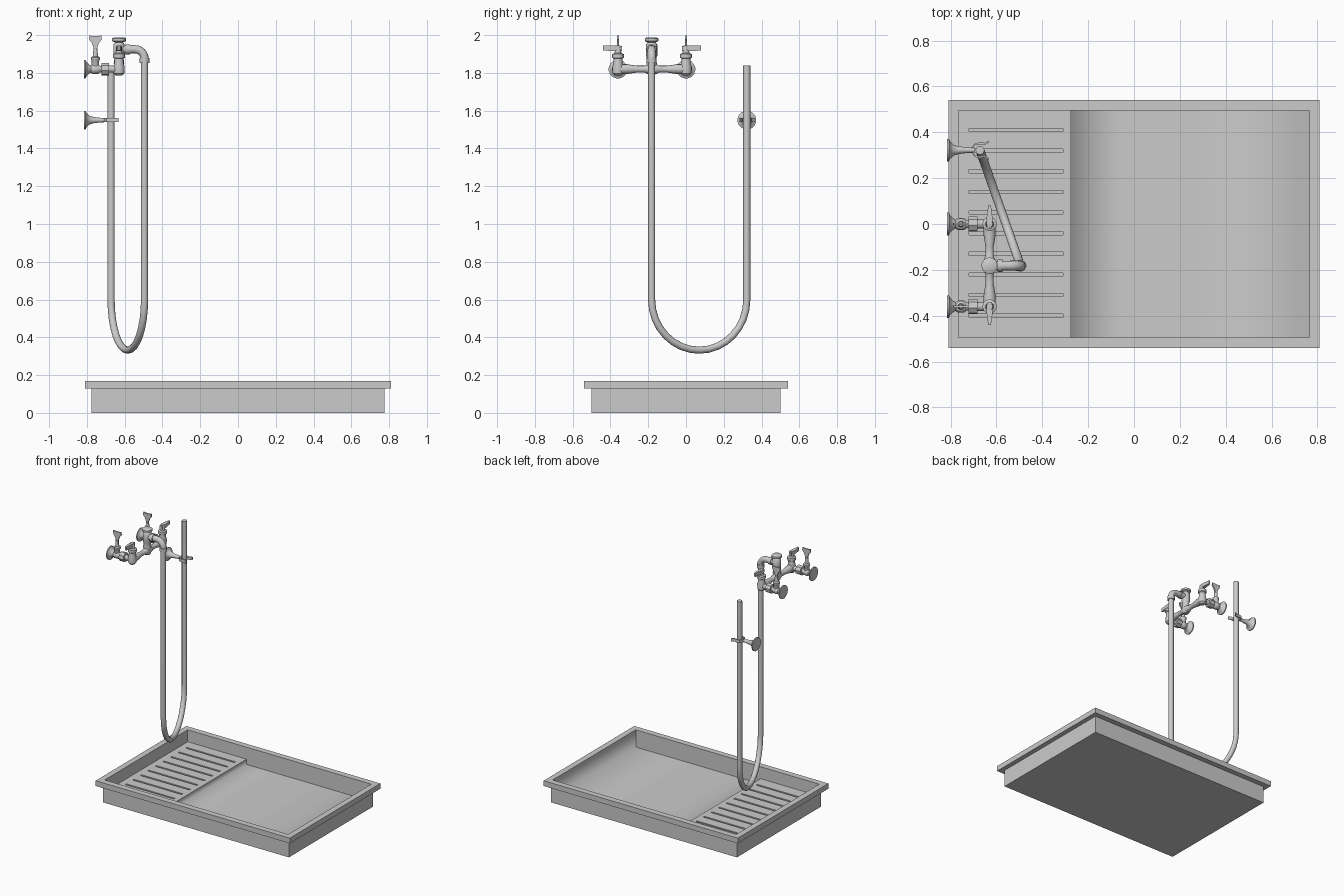
import bpy, bmesh, math
from mathutils import Vector

if "Cube" in bpy.data.objects:
    bpy.data.objects.remove(bpy.data.objects["Cube"])

grey = bpy.data.materials.new("plain grey")
grey.use_nodes = True
grey.diffuse_color = (0.6, 0.6, 0.6, 1)
grey.node_tree.nodes["Principled BSDF"].inputs["Base Color"].default_value = (0.6, 0.6, 0.6, 1)


def finish(name, bm, smooth=True, angle=40):
    bmesh.ops.recalc_face_normals(bm, faces=bm.faces)
    mesh = bpy.data.meshes.new(name)
    bm.to_mesh(mesh)
    bm.free()
    obj = bpy.data.objects.new(name, mesh)
    bpy.context.collection.objects.link(obj)
    mesh.materials.append(grey)
    if smooth:
        bpy.ops.object.select_all(action='DESELECT')
        obj.select_set(True)
        bpy.context.view_layer.objects.active = obj
        bpy.ops.object.shade_smooth_by_angle(angle=math.radians(angle))
    return obj


def skin(bm, rings, cap=True):
    rows = [[bm.verts.new(p) for p in ring] for ring in rings]
    n = len(rows[0])
    for a, b in zip(rows, rows[1:]):
        for i in range(n):
            bm.faces.new((a[i], a[(i + 1) % n], b[(i + 1) % n], b[i]))
    if cap:
        bm.faces.new(rows[0])
        bm.faces.new(rows[-1])


def circle(centre, axis, r, n=16):
    axis = Vector(axis).normalized()
    side = axis.cross(Vector((0.31, 0.9, 0.17))).normalized()
    up = axis.cross(side)
    return [Vector(centre) + r * (math.cos(t) * side + math.sin(t) * up)
            for t in (2 * math.pi * i / n for i in range(n))]


def lathe(name, origin, axis, profile, n=16):
    # profile: (distance along axis, radius)
    bm = bmesh.new()
    skin(bm, [circle(Vector(origin) + Vector(axis) * d, axis, r, n) for d, r in profile])
    return finish(name, bm)


def tube(name, pts, r, n=16):
    pts = [Vector(p) for p in pts]
    bm = bmesh.new()
    rings = []
    for i, p in enumerate(pts):
        tangent = pts[min(i + 1, len(pts) - 1)] - pts[max(i - 1, 0)]
        rings.append(circle(p, tangent, r, n))
    skin(bm, rings)
    return finish(name, bm, angle=50)


def add_box(bm, x0, x1, y0, y1, z0, z1):
    skin(bm, [[(x0, y0, z), (x1, y0, z), (x1, y1, z), (x0, y1, z)] for z in (z0, z1)])


def box(name, *dims):
    bm = bmesh.new()
    add_box(bm, *dims)
    return finish(name, bm, smooth=False)


# Tray shell with overhanging rim
bm = bmesh.new()
shell = [(0.775, 0.5, 0), (0.775, 0.5, 0.13), (0.81, 0.54, 0.13),
         (0.81, 0.54, 0.17), (0.766, 0.495, 0.17), (0.766, 0.495, 0.03)]
skin(bm, [[(-x, -y, z), (x, -y, z), (x, y, z), (-x, y, z)] for x, y, z in shell])
finish("tray", bm, smooth=False)

# Basin floor, softly shaded into the step and the end wall
bm = bmesh.new()
rows = [[bm.verts.new((x, y, z)) for y in (-0.495, 0.495)] for x, z in
        [(-0.274, 0.079), (-0.274, 0.04), (-0.05, 0.04), (0.3, 0.04), (0.765, 0.04), (0.765, 0.169)]]
for a, b in zip(rows, rows[1:]):
    bm.faces.new((a[0], b[0], b[1], a[1]))
finish("basin_floor", bm, angle=180)

# Raised platform with grooves cut in
platform = box("grooved_platform", -0.766, -0.275, -0.495, 0.495, 0.03, 0.08)
bm = bmesh.new()
for i in range(10):
    y = -0.4 + i * 0.09
    add_box(bm, -0.72, -0.31, y - 0.007, y + 0.007, 0.065, 0.1)
cutter = finish("groove_cutter", bm, smooth=False)
cutter.hide_render = True
cut = platform.modifiers.new("grooves", 'BOOLEAN')
cut.operation = 'DIFFERENCE'
cut.solver = 'EXACT'
cut.object = cutter
bpy.context.view_layer.objects.active = platform
bpy.ops.object.modifier_apply(modifier=cut.name)
bpy.data.objects.remove(cutter)

X, Y, Z = (1, 0, 0), (0, 1, 0), (0, 0, 1)
PX, PZ = -0.63, 1.82
flange = [(0, 0.05), (0.008, 0.05), (0.013, 0.038), (0.028, 0.024), (0.04, 0.018)]

# Two supply valves, each with key, union nut, elbow and lever
for side, y, out in (("rear", 0.0, 1), ("front", -0.36, -1)):
    lathe(side + "_wall_flange", (-0.815, y, PZ), X, flange)
    lathe(side + "_supply_pipe", (-0.78, y, PZ), X,
          [(0, 0.018), (0.01, 0.026), (0.04, 0.026), (0.05, 0.018), (0.15, 0.02)])
    lathe(side + "_union_nut", (-0.722, y, PZ), X, [(0, 0.034), (0.04, 0.034)], 8)
    lathe(side + "_key_stem", (-0.755, y, PZ), Z,
          [(0, 0.02), (0.045, 0.02), (0.05, 0.024), (0.062, 0.024), (0.068, 0.014), (0.11, 0.01)])
    # flat flared key handle
    bm = bmesh.new()
    key = [(0.012, 1.89), (0.01, 1.935), (0.02, 1.96), (0.034, 1.978), (0.032, 1.998), (0.012, 1.995)]
    outline = [(-0.755 + w, z) for w, z in key] + [(-0.755 - w, z) for w, z in reversed(key)]
    skin(bm, [[(x, y + t, z) for x, z in outline] for t in (-0.005, 0.005)])
    finish(side + "_key_handle", bm)
    # valve body and lever
    lathe(side + "_valve_body", (PX, y, 1.785), Z,
          [(0, 0.016), (0.012, 0.028), (0.045, 0.03), (0.07, 0.024), (0.09, 0.024),
           (0.095, 0.031), (0.115, 0.031), (0.12, 0.018), (0.14, 0.016), (0.16, 0.014)])
    bm = bmesh.new()
    lever = [(-0.02, 0.01, 1.917, 1.942), (0.02, 0.014, 1.916, 1.944), (0.08, 0.006, 1.918, 1.944)]
    skin(bm, [[(PX - w, y + out * d, a), (PX + w, y + out * d, a),
               (PX + w, y + out * d, b), (PX - w, y + out * d, b)] for d, w, a, b in lever])
    finish(side + "_lever", bm)

# Crossbar between the valves
lathe("crossbar", (PX, -0.36, PZ), Y,
      [(0, 0.026), (0.05, 0.026), (0.1, 0.018), (0.14, 0.018), (0.155, 0.025),
       (0.205, 0.025), (0.22, 0.018), (0.26, 0.018), (0.31, 0.026), (0.36, 0.026)])

# Central riser with cap
MY = -0.182
lathe("riser", (PX, MY, 1.79), Z,
      [(0, 0.018), (0.01, 0.026), (0.06, 0.028), (0.085, 0.024), (0.1, 0.03), (0.16, 0.03),
       (0.172, 0.022), (0.178, 0.036), (0.192, 0.036), (0.198, 0.026)])

# Spout bending down to the hose
bend = [(-0.545 + 0.05 * math.sin(t), MY, 1.875 + 0.05 * math.cos(t))
        for t in (math.pi / 2 * i / 6 for i in range(7))]
tube("spout", [(PX, MY, 1.925)] + bend + [(-0.495, MY, 1.855)], 0.022)
lathe("spout_collar", (-0.595, MY, 1.925), X, [(0, 0.027), (0.022, 0.027)])
lathe("hose_nut", (-0.495, MY, 1.852), Z, [(0, 0.026), (0.026, 0.026)])

# Hanging hose: two straight runs joined by a half circle
start, end = Vector((-0.495, MY, 0)), Vector((-0.672, 0.322, 0))
mid, half = (start + end) / 2, (start - end) / 2
path = [start + Vector((0, 0, 1.86))]
for i in range(17):
    t = math.pi * i / 16
    path.append(mid + half * math.cos(t) + Vector((0, 0, 0.6 - 0.268 * math.sin(t))))
path.append(end + Vector((0, 0, 1.84)))
tube("hose", path, 0.019)

# Wall hook holding the free end
HY, HZ = 0.322, 1.55
lathe("hook_flange", (-0.815, HY, HZ), X,
      flange[:4] + [(0.05, 0.017), (0.09, 0.012), (0.12, 0.011)])
bm = bmesh.new()
prong = [(-0.71, 0), (-0.695, 0.022), (-0.672, 0.026), (-0.65, 0.024), (-0.632, 0.034)]
for s in (-1, 1):
    skin(bm, [[(x, HY + s * w, HZ - 0.011), (x, HY + s * (w + 0.008), HZ - 0.011),
               (x, HY + s * (w + 0.008), HZ + 0.011), (x, HY + s * w, HZ + 0.011)] for x, w in prong])
finish("hook_fork", bm)
